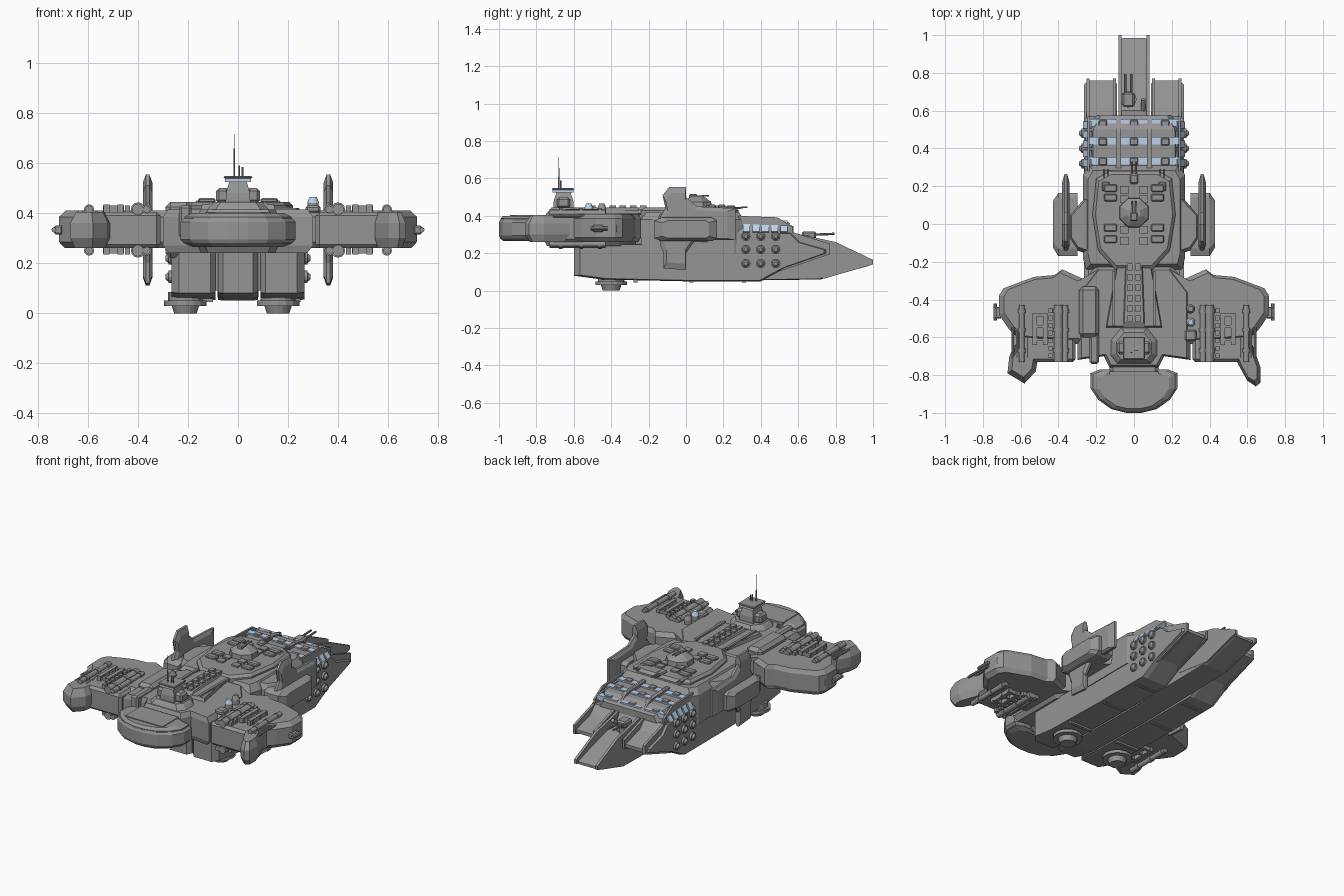
import bpy, bmesh, math
from mathutils import Matrix, Vector

if "Cube" in bpy.data.objects:
    bpy.data.objects.remove(bpy.data.objects["Cube"])


def material(name, *rgb):
    m = bpy.data.materials.new(name)
    m.diffuse_color = (*rgb, 1)
    m.use_nodes = True
    m.node_tree.nodes["Principled BSDF"].inputs["Base Color"].default_value = m.diffuse_color
    return m


plate = material("hull_grey", .3, .3, .3)
glass = material("pale_glass", .5, .64, .82)


def finish(name, bm, mirror=False, mat=None, bevel=0):
    bmesh.ops.recalc_face_normals(bm, faces=bm.faces)
    me = bpy.data.meshes.new(name)
    bm.to_mesh(me)
    bm.free()
    ob = bpy.data.objects.new(name, me)
    bpy.context.collection.objects.link(ob)
    me.materials.append(mat or plate)
    if bevel:
        b = ob.modifiers.new("chamfer", 'BEVEL')
        b.width, b.segments = bevel, 1
    if mirror:
        ob.modifiers.new("mirror", 'MIRROR')
    return ob


def prism(name, pts, axis, levels, mirror=False, origin=None, mat=None):
    """Stack scaled copies of a profile along an axis; levels = (position, scale)."""
    n = len(pts)
    o = origin or (sum(p[0] for p in pts) / n, sum(p[1] for p in pts) / n)
    bm = bmesh.new()
    rings = []
    for h, s in levels:
        ring = []
        for p in pts:
            a, b = o[0] + (p[0] - o[0]) * s, o[1] + (p[1] - o[1]) * s
            ring.append(bm.verts.new({'x': (h, a, b), 'y': (a, h, b), 'z': (a, b, h)}[axis]))
        rings.append(ring)
    for r, q in zip(rings, rings[1:]):
        for i in range(n):
            bm.faces.new((r[i], r[(i + 1) % n], q[(i + 1) % n], q[i]))
    bm.faces.new(rings[0])
    bm.faces.new(rings[-1])
    return finish(name, bm, mirror, mat)


def sym(pts):
    """Complete a right-hand half outline with its mirror image."""
    return pts + [(-x, y) for x, y in reversed(pts)]


def box(name, x, y, z, mirror=False, bevel=0, mat=None):
    bm = bmesh.new()
    c = [(a + b) / 2 for a, b in (x, y, z)]
    d = [abs(b - a) for a, b in (x, y, z)]
    bmesh.ops.create_cube(bm, size=1, matrix=Matrix.Translation(c) @ Matrix.Diagonal((*d, 1)))
    return finish(name, bm, mirror, mat, bevel)


def rod(name, a, b, r, mirror=False, r2=None, n=12, mat=None):
    a, b = Vector(a), Vector(b)
    bm = bmesh.new()
    m = Matrix.Translation((a + b) / 2) @ (b - a).to_track_quat('Z', 'Y').to_matrix().to_4x4()
    bmesh.ops.create_cone(bm, cap_ends=True, segments=n, radius1=r,
                          radius2=r if r2 is None else r2, depth=(b - a).length, matrix=m)
    return finish(name, bm, mirror, mat)


def turret(name, x, y, z, s, mirror=False):
    rod(name + "_ring", (x, y, z), (x, y, z + .3 * s), .5 * s, mirror, n=8)
    box(name + "_house", (x - .35 * s, x + .35 * s), (y - .45 * s, y + .4 * s), (z + .3 * s, z + .75 * s), mirror, .1 * s)
    for d in (-.18, .18):
        rod(name + "_barrel", (x + d * s, y + .3 * s, z + .55 * s), (x + d * s, y + 1.5 * s, z + .6 * s), .07 * s, mirror, n=8)


# Three keel hulls with scooped, side-walled prows
prism("centre_keel", [(-.6, .08), (-.45, .06), (0, .05), (.72, .06), (.985, .135), (.985, .15), (.86, .19),
                      (.6, .26), (.57, .31), (.3, .31), (.3, .25), (-.6, .25)], 'x',
      [(-.08, .97), (-.06, 1), (.06, 1), (.08, .97)])
prism("centre_prow_wall", [(.5, .1), (.74, .065), (1, .14), (1, .165), (.8, .26), (.57, .31), (.5, .31)], 'x',
      [(.066, 1), (.082, 1)], True)
prism("side_keel", [(-.6, .08), (-.45, .06), (0, .05), (.4, .05), (.53, .12), (.76, .2), (.76, .22), (.62, .26),
                    (.57, .31), (.3, .31), (.3, .25), (-.6, .25)], 'x',
      [(.09, .97), (.11, 1), (.235, 1), (.265, .96)], True)
for x in (.095, .236):
    prism("side_prow_wall", [(.4, .09), (.52, .11), (.77, .195), (.77, .25), (.58, .31), (.4, .31)], 'x',
          [(x, 1), (x + .015, 1)], True)
box("keel_core", (-.22, .22), (-.56, .4), (.09, .25))
for y in (-.28, .02, .3):
    box("keel_band", (.1, .25), (y, y + .02), (.045, .06), True)

# Main hull, deck and shoulders
prism("main_hull", sym([(.255, -.24), (.27, -.18), (.27, .26), (.24, .31)]), 'z', [(.2, 1), (.38, 1), (.42, .9)])
prism("upper_deck", sym([(.1, -.24), (.19, -.14), (.22, .05), (.2, .24), (.13, .28)]), 'z', [(.4, 1), (.43, 1), (.445, .93)])
prism("shoulder", [(.18, -.18), (.3, -.14), (.34, -.08), (.34, .05), (.22, .18), (.18, .18)], 'z',
      [(.26, .92), (.29, 1), (.38, 1), (.41, .88)], True)
box("waist", (-.24, .24), (-.27, -.22), (.1, .38))

# Side fins with their housings
prism("fin_housing", [(-.17, .28), (-.13, .265), (.14, .265), (.165, .28), (.165, .375), (.14, .39), (-.13, .39), (-.17, .375)],
      'x', [(.3, 1), (.4, 1), (.428, .75)], True)
prism("fin", [(-.12, .12), (0, .11), (0, .2), (.05, .27), (.265, .27), (.265, .44), (.06, .45), (0, .5),
              (0, .555), (-.09, .555), (-.125, .51), (-.11, .44), (-.14, .39), (-.14, .25), (-.12, .2)], 'x',
      [(.342, .85), (.354, 1), (.368, 1), (.38, .85)], True, origin=(-.02, .33))

# Glazed canopy across the three hulls
prism("canopy", [(-.262, .24), (-.262, .31), (-.22, .38), (.22, .38), (.262, .31), (.262, .24)], 'y',
      [(.27, 1), (.5, .98), (.575, .8)], origin=(0, .2))
for i in range(5):
    y, t = .305 + i * .05, -.004 * i
    prism("side_pane", [(.262, .312), (.27, .316), (.228, .39 + t), (.222, .386 + t)], 'y',
          [(y, 1), (y + .038, 1)], True, mat=glass)
for x in (-.165, 0, .165):
    for y, z in ((.335, .375), (.44, .373), (.535, .35)):
        box("top_pane", (x - .07, x + .07), (y - .02, y + .02), (z - .02, z + .012), mat=glass)
        box("pane_hood", (x - .022, x + .022), (y - .024, y + .015), (z - .02, z + .018), bevel=.004)
    for d in (-.082, .07):
        prism("canopy_rib", [(.28, .36), (.28, .4), (.49, .392), (.57, .34), (.57, .3)], 'x', [(x + d, 1), (x + d + .012, 1)])

# Round ports on the hull flanks
for y in (.32, .4, .48):
    for z in (.145, .22, .29):
        rod("port_rim", (.25, y, z), (.278, y, z), .025, True)
        rod("port_lens", (.278, y, z), (.29, y, z), .019, True, r2=.01)

# Deck machinery and guns
prism("deck_hub", [(.085 * math.cos(k * math.pi / 4 + .39), .06 + .085 * math.sin(k * math.pi / 4 + .39)) for k in range(8)],
      'z', [(.44, 1), (.475, .95), (.495, .6), (.505, .4)])
turret("hub_gun", 0, .04, .475, .055)
turret("deck_gun", .15, .2, .405, .06, True)
turret("fore_deck_gun", 0, .24, .41, .06)
turret("prow_gun", -.03, .66, .25, .09)
rod("prow_post", (.05, .6, .25), (.05, .66, .29), .012)
for y in (-.1, -.04, .12, .17):
    box("deck_locker", (.09, .16), (y, y + .04), (.44, .46), True, .006)
    box("deck_hatch", (.03, .075), (y - .01, y + .03), (.44, .455), True)

# Forward body, raised spine and its vents
prism("forward_body", sym([(.13, -.76), (.16, -.7), (.3, -.72), (.3, -.35), (.2, -.22)]), 'z',
      [(.24, .92), (.27, 1), (.385, 1), (.415, .93)])
prism("spine_plate", sym([(.15, -.55), (.08, -.15)]), 'z', [(.41, 1), (.435, .95)])
prism("spine_ridge", sym([(.06, -.55), (.045, -.14)]), 'z', [(.43, 1), (.445, .85)])
for i in range(6):
    y = -.52 + i * .055
    box("spine_vent", (.008, .035), (y, y + .035), (.44, .455), True)
box("spine_rail", (.1, .115), (-.54, -.25), (.43, .445), True)
box("left_stack", (-.29, -.185), (-.6, -.33), (.22, .445), bevel=.02)
box("left_stack_arm", (-.235, -.185), (-.74, -.58), (.3, .43), bevel=.01)

# Broad rounded head with a grooved band
head = sym([(.18, -.77), (.23, -.79), (.23, -.87), (.19, -.93), (.12, -.98), (.04, -1)])
prism("head_band", head, 'z', [(.28, .94), (.295, 1), (.365, 1), (.378, .94)])
prism("head_plates", head, 'z', [(.265, .78), (.278, .93), (.385, .93), (.4, .8)])
box("head_top_panel", (-.13, .13), (-.94, -.78), (.39, .405))
box("neck", (-.13, .13), (-.8, -.7), (.27, .39), bevel=.02)

# Command tower with window band and mast
prism("tower_base", sym([(.08, -.73), (.11, -.69), (.11, -.62), (.06, -.56)]), 'z', [(.41, 1.15), (.43, 1), (.445, .85)])
box("tower_cheek", (.035, .088), (-.69, -.62), (.44, .5), True, .012)
prism("tower_stem", sym([(.05, -.71), (.05, -.6)]), 'z', [(.43, 1), (.48, .95), (.525, .7)])
box("tower_windows", (-.052, .052), (-.713, -.602), (.525, .54), mat=glass)
box("tower_roof", (-.057, .057), (-.717, -.598), (.538, .549), bevel=.004)
rod("mast", (-.015, -.68, .54), (-.015, -.68, .715), .004, r2=.0015, n=6)
for x, h in ((.005, .59), (.018, .585)):
    rod("short_aerial", (x, -.67, .54), (x, -.67, h), .004, n=6)

# Wings, tip pods and outer sensors
prism("wing", [(.15, -.22), (.27, -.29), (.38, -.24), (.42, -.27), (.53, -.28), (.69, -.34), (.715, -.38), (.715, -.48),
               (.66, -.56), (.6, -.62), (.2, -.64)], 'z', [(.26, .9), (.285, 1), (.385, 1), (.41, .88)], True)
box("gun_bay", (.31, .62), (-.73, -.42), (.26, .405), True, .015)
pod = [(.26, .75), (.3, 1), (.36, 1), (.405, .7)]
prism("right_wing_tip_pod", [(.52, -.66), (.62, -.62), (.67, -.76), (.67, -.84), (.645, -.86), (.6, -.83), (.55, -.74)], 'z', pod)
prism("left_wing_tip_pod", [(-.5, -.66), (-.62, -.62), (-.66, -.7), (-.67, -.79), (-.58, -.845), (-.52, -.78)], 'z', pod)
prism("wing_flank_pod", [(-.49, .3), (-.47, .285), (-.38, .285), (-.35, .31), (-.35, .36), (-.38, .385), (-.47, .385), (-.49, .37)],
      'x', [(.6, 1), (.69, 1), (.712, .7)], True)
box("tip_sensor_mount", (.7, .735), (-.5, -.44), (.315, .35), True, .006)
rod("tip_sensor_rod", (.735, -.51, .333), (.735, -.42, .333), .01, True, n=8)

# Gun racks above and below each wing
for z in (.415, .25):
    for x in (.365, .4, .595):
        r = .015 if x != .4 else .023
        rod("rack_tube", (x, -.73, z), (x, -.43, z), r, True)
        for y in (-.68, -.57, -.47):
            rod("tube_collar", (x, y, z), (x, y + .02, z), r + .005, True)
    for x in (.47, .525):
        box("rack_rail", (x - .012, x + .012), (-.64, -.47), (z - .015, z + .02), True)
    for y in (-.62, -.55, -.49):
        box("rack_crossbar", (.455, .54), (y, y + .015), (z - .012, z + .015), True)
    for i in range(7):
        box("shell_link", (.432, .452), (-.71 + i * .04, -.685 + i * .04), (z - .015, z + .015), True)
for x in (.565, .62, .64):
    rod("long_barrel", (x, -.71, .4), (x, -.44, .4), .008, True, n=8)
for y in (-.45, -.52):
    rod("right_sensor_post", (.3, y, .4), (.3, y, .44), .022)
    rod("right_sensor_eye", (.3, y, .44), (.3, y, .465), .024, r2=.014, mat=glass if y < -.5 else plate)
box("right_sensor_box", (.27, .33), (-.62, -.56), (.4, .43), bevel=.008)

# Downward thrusters under the keels
for x in (-.21, .16):
    rod("thruster_mount", (x, -.4, .045), (x, -.4, .085), .07, n=16)
    rod("thruster_ring", (x, -.4, .03), (x, -.4, .05), .085, n=16)
    rod("thruster_nozzle", (x, -.4, 0), (x, -.4, .03), .045, r2=.055, n=16)
